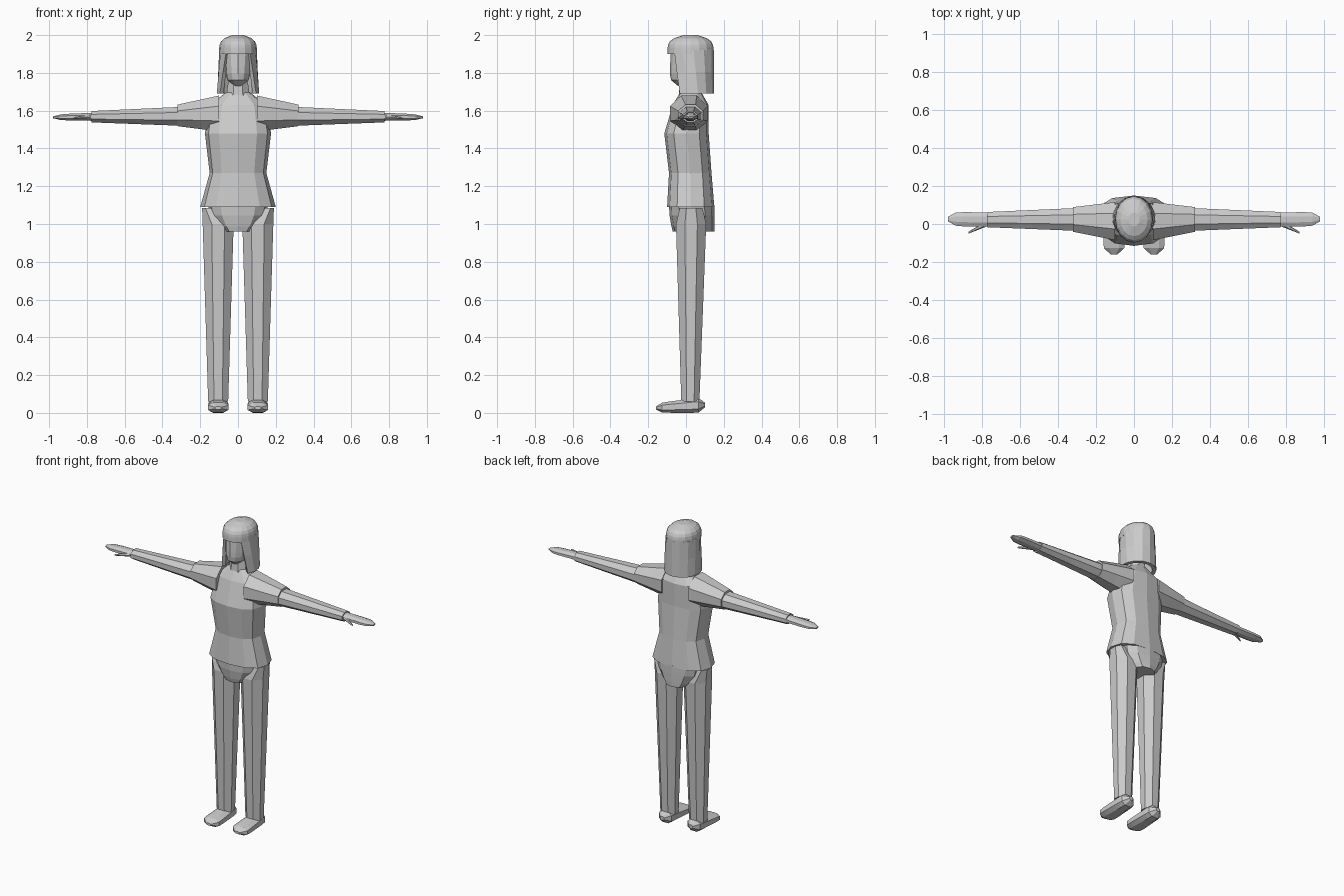
import bpy, bmesh
from math import sin, cos, pi, sqrt, radians, copysign
from mathutils import Vector

cube = bpy.data.objects.get("Cube")
if cube:
    bpy.data.objects.remove(cube, do_unlink=True)

X, Y, Z = range(3)

grey = bpy.data.materials.new("plain_grey")
grey.use_nodes = True
colour = (0.6, 0.6, 0.6, 1)
grey.diffuse_color = colour
grey.node_tree.nodes["Principled BSDF"].inputs["Base Color"].default_value = colour


def loft(name, rings, capped=True, mirror=False):
    """Skin a list of closed rings; mirror copies the part to the other side."""
    bm = bmesh.new()
    loops = [[bm.verts.new(point) for point in ring] for ring in rings]
    for lower, upper in zip(loops, loops[1:]):
        for i in range(len(lower)):
            bm.faces.new((lower[i - 1], lower[i], upper[i], upper[i - 1]))
    if capped:
        bm.faces.new(loops[0])
        bm.faces.new(loops[-1])
    bmesh.ops.recalc_face_normals(bm, faces=bm.faces)
    mesh = bpy.data.meshes.new(name)
    bm.to_mesh(mesh)
    bm.free()
    mesh.materials.append(grey)
    part = bpy.data.objects.new(name, mesh)
    bpy.context.collection.objects.link(part)
    if mirror:
        part.modifiers.new("both_sides", "MIRROR")
    return part


def oval(axis, centre, size, sides=8, power=1.0):
    """Ring across the axis; size holds its two half widths, low power squares it."""
    across = [a for a in (X, Y, Z) if a != axis]
    turn = pi / sides if sides == 8 else 0
    ring = []
    for i in range(sides):
        angle = 2 * pi * i / sides + turn
        point = Vector(centre)
        for a, half, wave in zip(across, size, (cos(angle), sin(angle))):
            reach = wave / cos(turn)
            point[a] += half * copysign(abs(reach) ** power, reach)
        ring.append(point)
    return ring


def straight(t):
    return 1


def round_end(t, blunt=8):
    return max(0.3, sqrt(1 - t ** blunt))


def round_both(t):
    return round_end(abs(2 * t - 1))


def dome(t):
    return round_end(t, blunt=4)


def taper(name, axis, start, end, size, end_size, steps=1, swell=straight,
          sides=8, power=1.0, capped=True, mirror=False):
    """Part running between two centres while its half widths change."""
    rings = []
    for i in range(steps + 1):
        t = i / steps
        half = Vector(size).lerp(Vector(end_size), t) * swell(t)
        rings.append(oval(axis, Vector(start).lerp(Vector(end), t), half, sides, power))
    return loft(name, rings, capped, mirror)


def trunk_ring(z, width, front, back):
    """Squarish cross-section of the body."""
    centre = (0, (front + back) / 2, z)
    return oval(Z, centre, (width, (back - front) / 2), sides=12, power=0.8)


# Sweater, from hem to collar
hem = trunk_ring(z=1.09, width=0.2, front=-0.1, back=0.15)
waist = trunk_ring(z=1.27, width=0.15, front=-0.09, back=0.135)
chest = trunk_ring(z=1.48, width=0.175, front=-0.115, back=0.12)
shoulders = trunk_ring(z=1.63, width=0.15, front=-0.07, back=0.12)
collar = trunk_ring(z=1.7, width=0.06, front=-0.03, back=0.08)
loft("sweater", [hem, waist, chest, shoulders, collar])

# Hips narrow below the hem
loft("hips", [trunk_ring(z=1.1 - 0.14 * t, width=0.16 * (1 - t * t / 2),
                         front=-0.09 + 0.02 * t * t, back=0.15)
              for t in (0, 0.4, 0.8, 1)])

# Arms
taper("shoulder", X, start=(0.1, 0.015, 1.585), end=(0.32, 0.024, 1.575),
      size=(0.1, 0.095), end_size=(0.065, 0.057), steps=2, mirror=True)
sleeve = taper("sleeve", X, start=(0.3, 0.024, 1.57), end=(0.775, 0.023, 1.568),
               size=(0.06, 0.05), end_size=(0.04, 0.03), steps=2,
               capped=False, mirror=True)
cuff = sleeve.modifiers.new("cloth_thickness", "SOLIDIFY")
cuff.thickness = 0.008
taper("hand", X, start=(0.73, 0.023, 1.568), end=(0.98, 0.026, 1.565),
      size=(0.035, 0.022), end_size=(0.04, 0.016), steps=6,
      swell=round_end, mirror=True)
taper("thumb", X, start=(0.78, 0, 1.568), end=(0.87, -0.045, 1.56),
      size=(0.015, 0.012), end_size=(0.005, 0.005), sides=6, mirror=True)

# Legs and feet
taper("leg", Z, start=(0.105, 0.023, 0.06), end=(0.105, 0.027, 1),
      size=(0.053, 0.048), end_size=(0.082, 0.08), steps=3, mirror=True)
taper("leg_top", Z, start=(0.105, 0.027, 1), end=(0.16, 0.027, 1.085),
      size=(0.082, 0.08), end_size=(0.03, 0.06), mirror=True)
taper("shoe", Y, start=(0.105, 0.1, 0.042), end=(0.105, -0.16, 0.026),
      size=(0.047, 0.042), end_size=(0.058, 0.025), steps=8,
      swell=round_both, power=0.8, mirror=True)

# Neck, face and crown of the hair
taper("neck", Z, start=(0, 0.02, 1.66), end=(0, 0.017, 1.8),
      size=(0.065, 0.06), end_size=(0.045, 0.045))
taper("face", Z, start=(0, 0.015, 1.92), end=(0, -0.02, 1.73),
      size=(0.08, 0.095), end_size=(0.06, 0.07), steps=6,
      swell=round_end, sides=12)
taper("hair_crown", Z, start=(0, 0.024, 1.9), end=(0, 0.024, 2),
      size=(0.1, 0.122), end_size=(0.1, 0.122), steps=6, swell=dome, sides=16)


def curtain(t, parts=10):
    """C-shaped section of the long hair, open at the face; t rises from 0 to 1."""
    z, width, depth = 1.69 + 0.23 * t, 0.113 - 0.013 * t, 0.118
    start = radians(-32 - 20 * t)
    sweep = pi - 2 * start
    angles = [start + sweep * i / parts for i in range(parts + 1)]
    outer = [Vector((width * cos(a), depth * sin(a), z)) for a in angles]
    inner = [Vector((p.x * 0.8, p.y * 0.8, z)) for p in reversed(outer)]
    return [p + Vector((0, 0.03, 0)) for p in outer + inner]


loft("long_hair", [curtain(t) for t in (0, 0.5, 1)])
